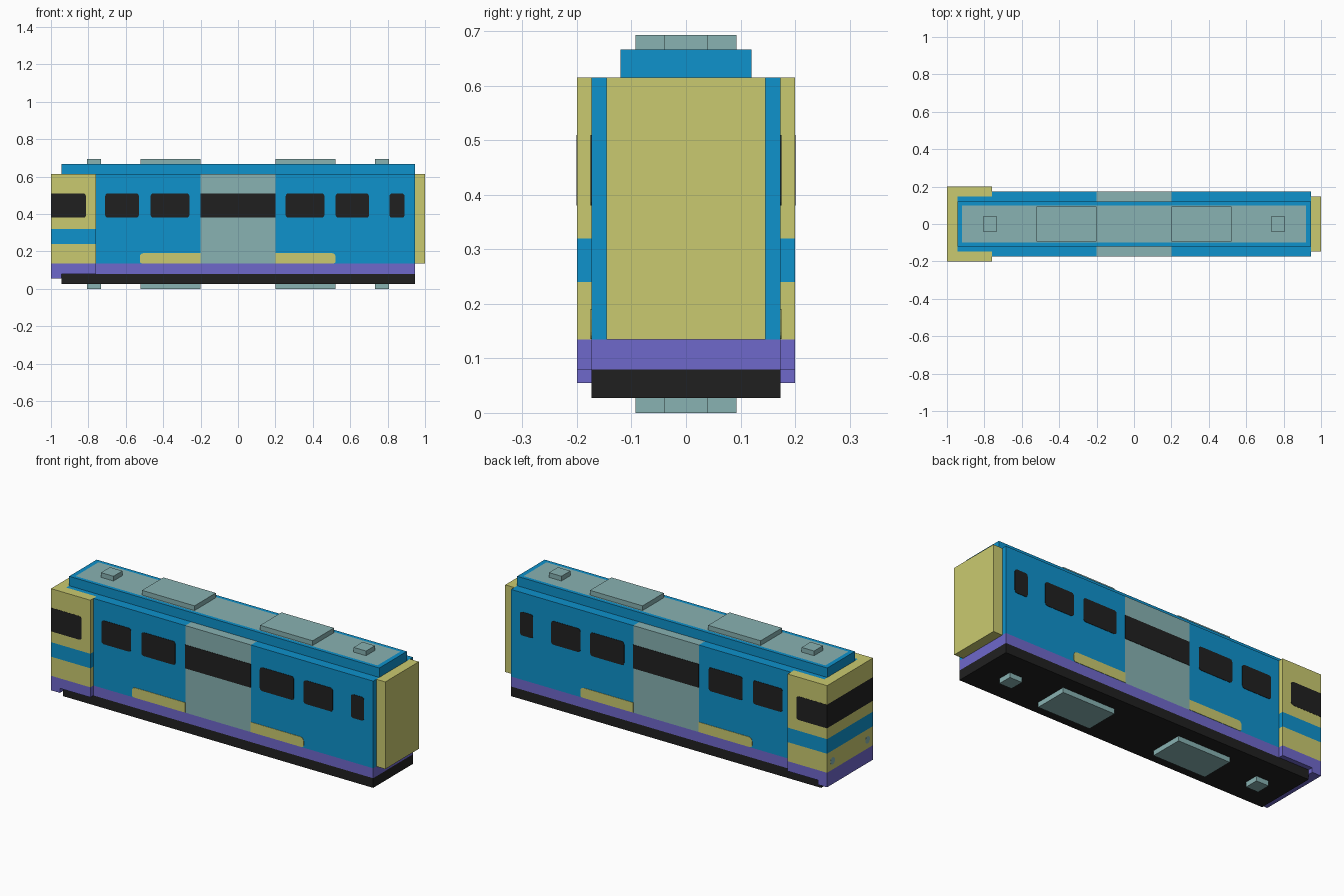
import bpy, bmesh, math
from mathutils import Vector

if "Cube" in bpy.data.objects:
    bpy.data.objects.remove(bpy.data.objects["Cube"])


def lin(h):
    out = []
    for i in (0, 2, 4):
        c = int(h[i:i + 2], 16) / 255
        out.append(c / 12.92 if c <= 0.04045 else ((c + 0.055) / 1.055) ** 2.4)
    return (*out, 1)


NAMES = ["azure blue", "pale yellow", "grey teal", "violet", "black"]
MATS = []
for name, code in zip(NAMES, ["0E92CC", "CACA70", "88B2B2", "6F68CB", "202020"]):
    m = bpy.data.materials.new(name)
    m.diffuse_color = lin(code)
    m.use_nodes = True
    m.node_tree.nodes["Principled BSDF"].inputs["Base Color"].default_value = m.diffuse_color
    MATS.append(m)
BLUE, YELLOW, TEAL, VIOLET, BLACK = range(5)


def prism(name, outline, lo, hi, axis="z", cuts=(), color=BLUE):
    """Extrude a 2D outline along an axis, slice it, and colour faces by value or rule."""
    place = {"z": lambda a, b, t: (a, b, t),
             "y": lambda a, b, t: (a, t, b),
             "x": lambda a, b, t: (t, a, b)}[axis]
    bm = bmesh.new()
    ends = [[bm.verts.new(place(a, b, t)) for a, b in outline] for t in (lo, hi)]
    bm.faces.new(ends[0])
    bm.faces.new(ends[1])
    n = len(outline)
    for i in range(n):
        j = (i + 1) % n
        bm.faces.new((ends[0][i], ends[0][j], ends[1][j], ends[1][i]))
    for ax, value in cuts:
        no = Vector([float(ax == k) for k in "xyz"])
        bmesh.ops.bisect_plane(bm, geom=bm.verts[:] + bm.edges[:] + bm.faces[:],
                               plane_co=no * value, plane_no=no, dist=1e-5)
    bmesh.ops.recalc_face_normals(bm, faces=bm.faces[:])
    bm.normal_update()
    rule = color if callable(color) else lambda c, nrm: color
    mesh = bpy.data.meshes.new(name)
    picks = [rule(f.calc_center_median(), f.normal) for f in bm.faces]
    used = sorted(set(picks))
    for f, p in zip(bm.faces, picks):
        f.material_index = used.index(p)
    bm.to_mesh(mesh)
    bm.free()
    for u in used:
        mesh.materials.append(MATS[u])
    ob = bpy.data.objects.new(name, mesh)
    bpy.context.collection.objects.link(ob)
    return ob


def rect(x0, x1, y0, y1):
    return [(x0, y0), (x1, y0), (x1, y1), (x0, y1)]


def rounded(x0, x1, y0, y1, radii):
    """Rectangle with a radius per corner, counter-clockwise from lower left."""
    pts = []
    corners = [(x0, y0, 1, 1), (x1, y0, -1, 1), (x1, y1, -1, -1), (x0, y1, 1, -1)]
    for k, ((x, y, sx, sy), r) in enumerate(zip(corners, radii)):
        if r == 0:
            pts.append((x, y))
            continue
        for s in range(4):
            a = math.pi + k * math.pi / 2 + s * math.pi / 6
            pts.append((x + sx * r + r * math.cos(a), y + sy * r + r * math.sin(a)))
    return pts


# Main body: violet skirt, blue walls, teal centre section, yellow shoulders by the cab
def body_color(c, n):
    if c.z < 0.135:
        return VIOLET
    if abs(c.x) < 0.2 and abs(n.x) < 0.5:
        return TEAL
    if n.z > 0.5 and c.x < -0.76 and abs(c.y) > 0.146:
        return YELLOW
    return BLUE


prism("body", rect(-0.945, 0.945, -0.173, 0.173), 0.08, 0.615,
      cuts=[("z", 0.135), ("x", -0.2), ("x", 0.2), ("x", -0.76), ("y", -0.146), ("y", 0.146)],
      color=body_color)
prism("underframe", rect(-0.945, 0.945, -0.173, 0.173), 0.027, 0.08, color=BLACK)

# Raised roof with a teal walkway on top
prism("roof", rect(-0.945, 0.945, -0.12, 0.12), 0.615, 0.667,
      cuts=[("x", -0.92), ("x", 0.92), ("y", -0.1), ("y", 0.1)],
      color=lambda c, n: TEAL if n.z > 0.5 and abs(c.x) < 0.92 and abs(c.y) < 0.1 else BLUE)

# Large and small blocks, on the roof and under the floor
for side, s in (("left", -1), ("right", 1)):
    for level, z0, z1 in (("roof", 0.667, 0.693), ("floor", 0.0, 0.027)):
        for size, a, b, w in (("large", 0.2, 0.52, 0.093), ("small", 0.732, 0.808, 0.039)):
            prism(f"{level}_{size}_block_{side}",
                  rect(min(s * a, s * b), max(s * a, s * b), -w, w), z0, z1, color=TEAL)


# Cab shell wrapping the driving end, painted in bands by height
def cab_color(c, n):
    if c.z < 0.135:
        return VIOLET
    if 0.24 < c.z < 0.32 and abs(n.z) < 0.5:
        return BLUE
    if 0.38 < c.z < 0.51 and n.x < -0.5:
        return BLACK
    return YELLOW


u_shape = [(-1, -0.2), (-0.76, -0.2), (-0.76, -0.173), (-0.945, -0.173),
           (-0.945, 0.173), (-0.76, 0.173), (-0.76, 0.2), (-1, 0.2)]
prism("cab_shell", u_shape, 0.08, 0.615,
      cuts=[("z", z) for z in (0.135, 0.24, 0.32, 0.38, 0.51)], color=cab_color)
prism("cab_apron", rect(-1, -0.945, -0.2, 0.2), 0.055, 0.08, color=VIOLET)

# Gangway box at the rear end
prism("gangway", rect(0.945, 1, -0.146, 0.146), 0.135, 0.615, color=YELLOW)

# Headlights
for label, y in (("left", -0.152), ("right", 0.152)):
    ring = [(y + 0.02 * math.cos(i * math.pi / 6), 0.183 + 0.02 * math.sin(i * math.pi / 6))
            for i in range(12)]
    prism("headlight_" + label, ring, -1.001, -0.999, axis="x", color=TEAL)

# Side windows and yellow sill stripes as thin plates on both sides
R = 0.014
WINDOWS = [(-0.71, -0.53, R), (-0.467, -0.26, R), (-0.2, 0.2, 0), (0.255, 0.462, R),
           (0.522, 0.70, R), (0.81, 0.89, R)]
for label, s in (("front", -1), ("back", 1)):
    lo, hi = sorted((s * 0.172, s * 0.175))
    for i, (x0, x1, r) in enumerate(WINDOWS):
        prism(f"window_{label}_{i + 1}", rounded(x0, x1, 0.38, 0.51, [r] * 4),
              lo, hi, axis="y", color=BLACK)
    prism(f"stripe_{label}_left", rounded(-0.525, -0.2, 0.136, 0.191, (0.012, 0, 0, 0.02)),
          lo, hi, axis="y", color=YELLOW)
    prism(f"stripe_{label}_right", rounded(0.2, 0.522, 0.136, 0.191, (0, 0.012, 0.02, 0)),
          lo, hi, axis="y", color=YELLOW)
    lo, hi = sorted((s * 0.199, s * 0.201))
    prism(f"cab_window_{label}", rounded(-1, -0.813, 0.38, 0.51, (0, R, R, 0)),
          lo, hi, axis="y", color=BLACK)
